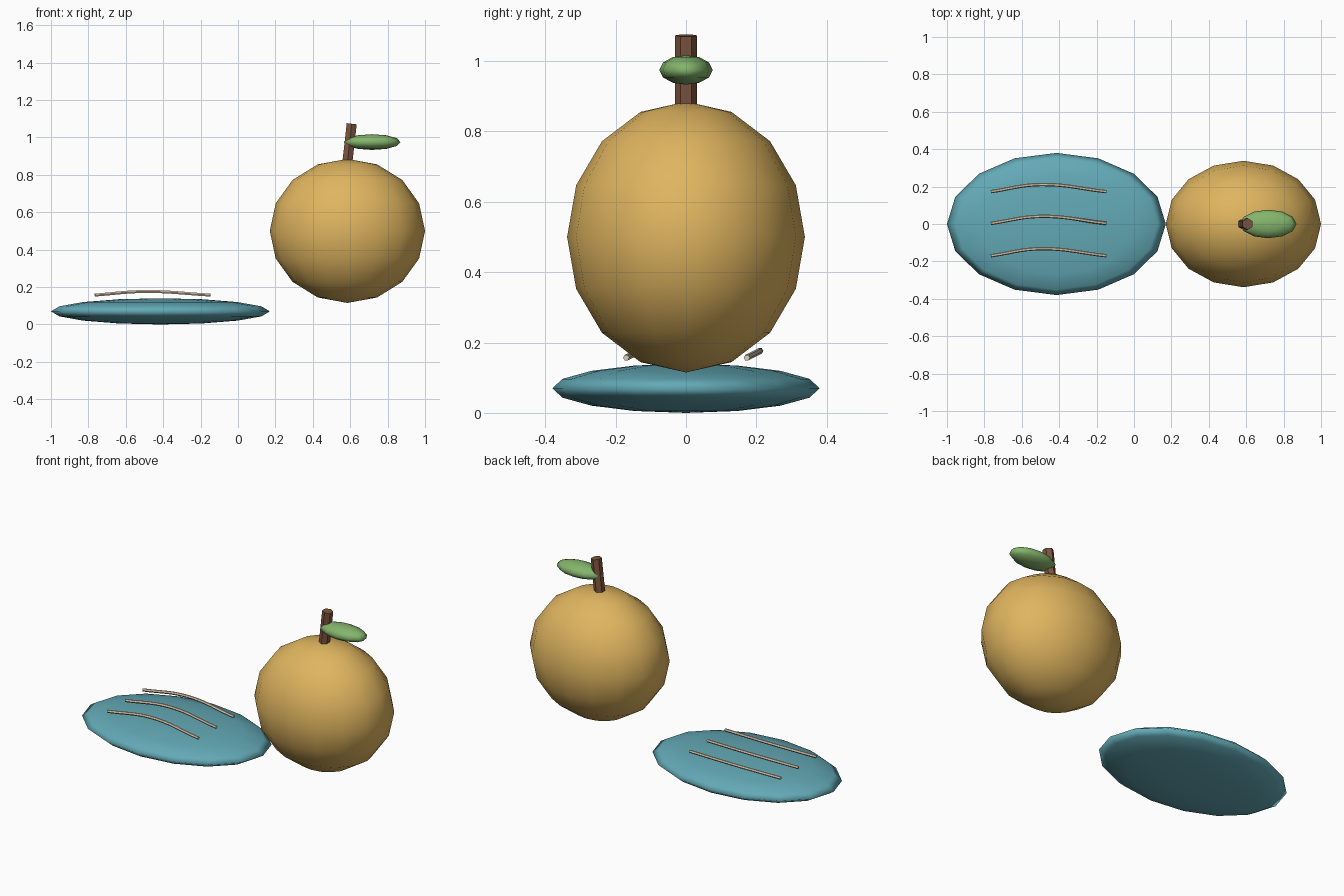
import bpy
import math
from mathutils import Vector

cube = bpy.data.objects.get("Cube")
if cube:
    bpy.data.objects.remove(cube, do_unlink=True)


def material(name, rgb):
    m = bpy.data.materials.new(name)
    m.use_nodes = True
    m.diffuse_color = (*rgb, 1)
    m.node_tree.nodes["Principled BSDF"].inputs["Base Color"].default_value = (*rgb, 1)
    return m


ORANGE = material("golden orange", (0.74, 0.46, 0.115))
TEAL = material("teal", (0.125, 0.40, 0.47))
GREEN = material("leaf green", (0.23, 0.46, 0.15))
BROWN = material("stem brown", (0.21, 0.09, 0.05))
CREAM = material("cream", (0.75, 0.62, 0.47))


def ellipsoid(name, centre, radii, segments, rings, mat):
    bpy.ops.mesh.primitive_uv_sphere_add(segments=segments, ring_count=rings, radius=1, location=centre)
    ob = bpy.context.object
    ob.name = name
    ob.scale = radii
    bpy.ops.object.transform_apply(location=False, rotation=False, scale=True)
    bpy.ops.object.shade_smooth()
    ob.data.materials.append(mat)
    return ob


def stripe(name, y, mat):
    # Gently arched tube, highest and furthest back near its middle
    curve = bpy.data.curves.new(name, "CURVE")
    curve.dimensions = "3D"
    curve.bevel_depth = 0.009
    curve.bevel_resolution = 1
    curve.resolution_u = 8
    curve.use_fill_caps = True
    spline = curve.splines.new("BEZIER")
    path = [(-0.765, y, 0.157), (-0.5, y + 0.038, 0.176), (-0.148, y, 0.157)]
    spline.bezier_points.add(len(path) - 1)
    for point, co in zip(spline.bezier_points, path):
        point.co = co
        point.handle_left_type = point.handle_right_type = "AUTO"
    ob = bpy.data.objects.new(name, curve)
    bpy.context.collection.objects.link(ob)
    bpy.ops.object.select_all(action="DESELECT")
    ob.select_set(True)
    bpy.context.view_layer.objects.active = ob
    bpy.ops.object.convert(target="MESH")
    ob = bpy.context.object
    ob.data.materials.clear()
    ob.data.materials.append(mat)
    bpy.ops.object.shade_smooth_by_angle(angle=math.radians(50))


# Flat oval dish
ellipsoid("dish", (-0.415, 0, 0.07), (0.585, 0.38, 0.07), 16, 8, TEAL)

# Three raised stripes above the dish
for label, y in (("front", -0.17), ("middle", 0.003), ("back", 0.173)):
    stripe(label + "_stripe", y, CREAM)

# Fruit
ellipsoid("fruit", (0.585, 0, 0.5), (0.415, 0.338, 0.385), 16, 8, ORANGE)

# Leaning stem
bottom, top = Vector((0.583, 0, 0.85)), Vector((0.608, 0, 1.073))
axis = top - bottom
bpy.ops.mesh.primitive_cylinder_add(
    vertices=6, radius=0.031, depth=axis.length, location=(bottom + top) / 2,
    rotation=(0, math.atan2(axis.x, axis.z), 0))
stem = bpy.context.object
stem.name = "stem"
stem.data.materials.append(BROWN)

# Leaf beside the stem
ellipsoid("leaf", (0.717, 0, 0.975), (0.152, 0.076, 0.042), 12, 6, GREEN)
